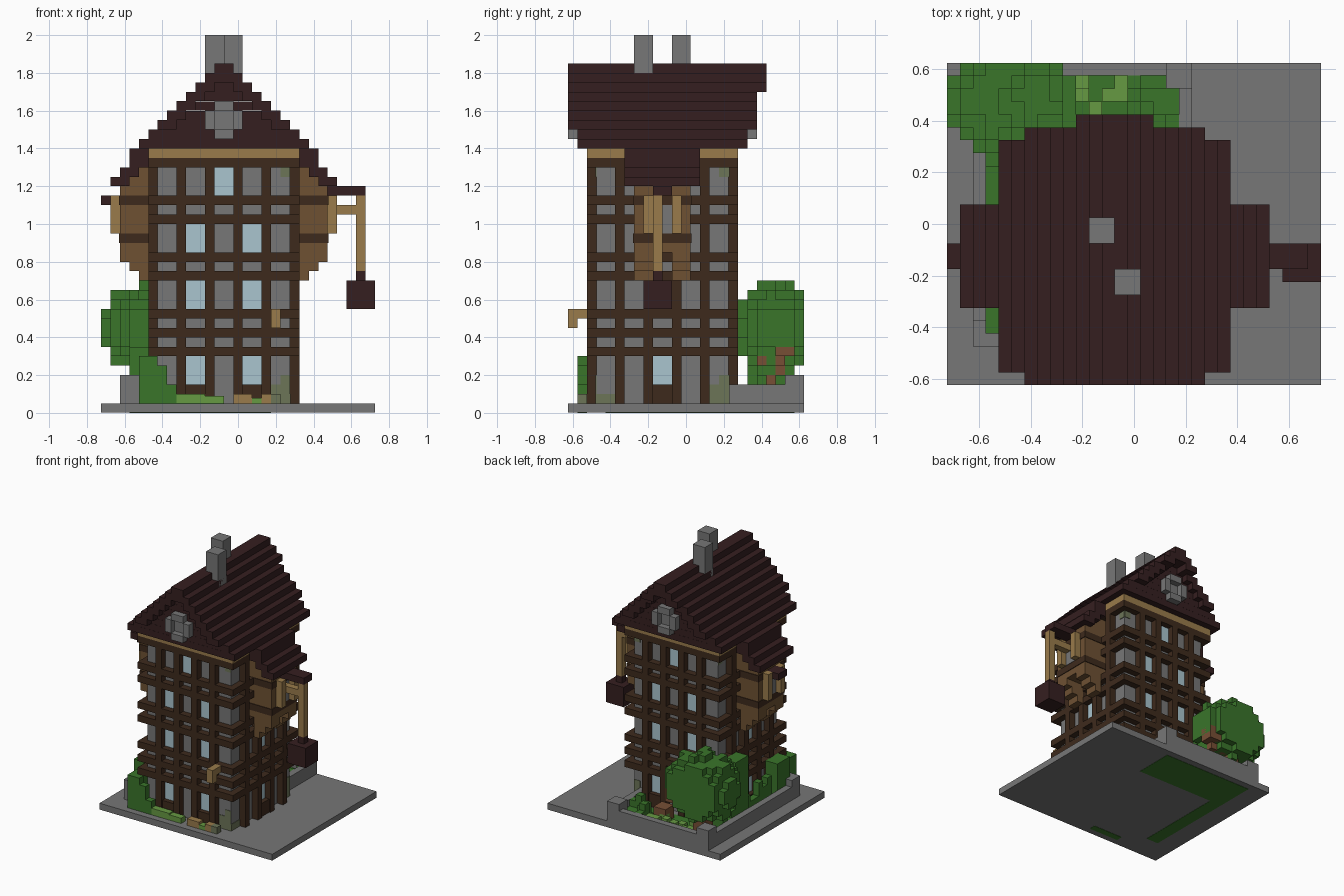
import bpy
import bmesh
import random
from mathutils import Matrix, Vector

random.seed(4)
default_cube = bpy.data.objects.get("Cube")
if default_cube:
    bpy.data.objects.remove(default_cube, do_unlink=True)

UNIT = 0.05                            # edge of one block
ORIGIN = Vector((-0.725, -0.625, 0))   # corner of the block grid
MIDDLE, SIDE_MIDDLE = 13, 10           # roof axis and bay axis, in blocks


def make_material(name, red, green, blue):
    material = bpy.data.materials.new(name)
    color = [(channel / 255) ** 2.2 for channel in (red, green, blue)] + [1]
    material.diffuse_color = color
    material.use_nodes = True
    shader = material.node_tree.nodes["Principled BSDF"]
    shader.inputs["Base Color"].default_value = color
    shader.inputs["Roughness"].default_value = 0.9
    return material


stone = make_material("stone grey", 118, 118, 118)
moss = make_material("mossy stone", 108, 116, 88)
glass = make_material("pale blue glass", 168, 195, 205)
timber = make_material("dark timber", 64, 46, 34)
tile = make_material("roof tile", 56, 36, 37)
plank = make_material("brown plank", 110, 82, 54)
pale_wood = make_material("pale wood", 152, 122, 76)
leaf = make_material("leaf green", 60, 116, 46)
grass = make_material("light green", 102, 152, 68)
bark = make_material("red brown bark", 118, 80, 56)


def build(name, material, boxes):
    """Join axis-aligned boxes (x, x, y, y, z, z in blocks) into one object."""
    mesh = bpy.data.meshes.new(name)
    bm = bmesh.new()
    for x0, x1, y0, y1, z0, z1 in boxes:
        low, high = Vector((x0, y0, z0)) * UNIT, Vector((x1, y1, z1)) * UNIT
        place = Matrix.Translation(ORIGIN + (low + high) / 2)
        bmesh.ops.create_cube(bm, size=1, matrix=place @ Matrix.Diagonal((*(high - low), 1)))
    bm.to_mesh(mesh)
    bm.free()
    mesh.materials.append(material)
    part = bpy.data.objects.new(name, mesh)
    bpy.context.collection.objects.link(part)
    return part


def on_wall(side, start, end, bottom, top, depth):
    """Box lying on the outside of one wall of the square tower."""
    if side == "front":
        return (start, end, 3 - depth, 3, bottom, top)
    if side == "back":
        return (start, end, 17, 17 + depth, bottom, top)
    if side == "left":
        return (20, 20 + depth, start - 3, end - 3, bottom, top)
    return (6 - depth, 6, start - 3, end - 3, bottom, top)


def both_ends(box):
    """A box and its mirror image across the roof axis."""
    x0, x1, *rest = box
    return [box, (2 * MIDDLE - x1, 2 * MIDDLE - x0, *rest)]


SIDES = ("front", "back", "left", "right")

# Ground slab with planted soil
build("ground_slab", stone, [(0, 29, 0, 25, 0.04, 1)])
build("garden_soil", leaf, [(3, 18, 18, 24, 0, 1.04), (3, 5, 4, 18, 0, 1.04),
                            (8, 13, 1, 2, 0, 1.04)])

# Tower core, timber rings and posts
build("tower_walls", stone, [(6, 20, 3, 17, 1, 27)])
build("timber_rings", timber, [(5, 21, 2, 18, z, z + 1)
                               for z in (6, 8, 10, 14, 16, 20, 22, 26)])
build("timber_posts", timber, [on_wall(side, a, a + 1, 1, 27, 1)
                               for side in SIDES for a in (8, 11, 14, 17)])
build("eaves_board", pale_wood, [(5, 21, 2, 18, 27, 28)])

# Window panes set between the posts
panes, sills = [], []
for side in SIDES:
    if side in ("front", "back"):
        panes += [on_wall(side, a, a + 2, z, z + 3, 0.1) for z in (3, 11, 17) for a in (9, 15)]
        panes.append(on_wall(side, 12, 14, 23, 26, 0.1))
        sills += [on_wall(side, a, a + 2, 1, 3, 0.8) for a in (9, 15)]
    else:
        panes += [on_wall(side, 12, 14, z, z + 3, 0.1) for z in (3, 11)]
        sills.append(on_wall(side, 12, 14, 1, 3, 0.8))
build("window_panes", glass, panes)
build("window_sills", timber, sills)

# Moss creeping over the wall corners
build("moss_patches", moss,
      [on_wall(side, a, a + width, z, z + tall, 0.08) for side in SIDES
       for a, width, z, tall in ((19, 1, 1, 3), (18, 1, 1, 2), (6, 2, 1, 1), (19, 1, 25, 1))])

# Stepped main roof: overhanging shell over a solid gable
shell, gable = [], []
for z in range(28, 37):
    half = 37 - z
    front, back = (1, 19) if z < 30 else (0, 20) if z < 34 else (0, 21)
    inner = max(half - 2, 0)
    shell += both_ends((MIDDLE - half, MIDDLE - inner, front, back, z, z + 1))
    gable.append((MIDDLE - half + 0.5, MIDDLE + half - 0.5, 1, 19, z, z + 0.99))
build("main_roof", tile, shell)
build("gable_walls", tile, gable)

# Round stone window in each gable
rings = []
for y in (0, 19):
    rings += both_ends((11, 12, y, y + 1, 30, 32))
    rings += [(12, 14, y, y + 1, z, z + 1) for z in (29, 32)]
build("gable_window_rings", stone, rings)
build("gable_window_centres", stone, [(12, 14, 0.9, 1.1, 30, 32), (12, 14, 18.9, 19.1, 30, 32)])

# Chimneys
build("chimneys", stone, [(11, 13, 11, 13, 33, 40), (13, 15, 7, 9, 33, 40)])

# Side bays with their lower roof
bay_roof, bay_walls = [], [(2, 6, 7, 13, 17, 24)]
for z, half in ((27, 10), (26, 10), (25, 11), (24, 12)):
    bay_roof += both_ends((MIDDLE - half, MIDDLE - half + 2, 6, 14, z, z + 1))
    bay_walls.append((MIDDLE - half + 1, 6, 7, 13, z, z + 1))
for y in (7, 11):
    bay_walls += [(2 + step, 5, y, y + 2, 16 - step, 17 - step) for step in range(3)]
build("bay_roofs", tile, bay_roof)
build("bay_walls", plank, [box for wall in bay_walls for box in both_ends(wall)])
build("bay_beams", timber, [box for z in (18, 22)
                            for box in both_ends((1.9, 6, 6.9, 13.1, z, z + 1))])
build("bay_windows", stone, both_ends((1.85, 2, 9, 11, 19, 22)))
build("bay_brackets", pale_wood, [box for y in (8, 11)
                                  for box in both_ends((1, 2, y, y + 1, 19, 23))])

# Hoist arms and hanging crate
build("hoist_arms", tile, [(24, 28, 9, 11, 23, 24), (0, 2, 9, 11, 22, 23)])
build("hoist_rope", pale_wood, [(27, 28, 9, 10, 15, 23), (24, 27, 9, 10, 21, 22)])
build("hanging_crate", tile, [(26, 29, 8, 11, 11, 14), (27, 28, 9, 10, 14, 15)])

# Wall lamp beside the front
build("wall_lamp", pale_wood, [(18, 19, 0, 2, 10, 11), (18, 19, 0, 1, 9, 10)])

# Low garden wall with corner pillars
build("garden_wall", stone, [(2, 3, 3, 25, 1, 3), (2, 19, 24, 25, 1, 3),
                             (18, 19, 17, 25, 1, 3), (2, 6, 3, 4, 1, 3)])
build("garden_pillars", stone, [(x, x + 2, y, y + 2, 1, 4) for x, y in ((2, 3), (2, 23), (17, 23))])

# Tree with a blocky rounded crown
crown = []
for x in range(0, 10):
    for y in range(18, 25):
        reach = 1 - ((x - 4.5) / 5.2) ** 2 - ((y - 21.5) / 4.3) ** 2
        if reach > 0:
            rise = round(4.6 * reach ** 0.5 + random.uniform(-0.4, 0.4))
            crown.append((x, x + 1, y, y + 1, 9 - max(rise, 1), 9 + max(rise, 1)))
build("tree_crown", leaf, crown)
build("tree_trunk", bark, [(4, 6, 21, 23, 1, 7), (6, 9, 20, 23, 5, 6), (8, 10, 22, 24, 6, 8)])

# Climbing hedge along the side and around the front corner
hedge = [(4, 6, 1, 2, 1, 6), (6, 7, 1, 2, 1, 5), (7, 8, 1, 2, 1, 3), (4, 5, 2, 4, 1, 6)]
for y in range(4, 20):
    tall = 7 if y < 7 else 11 if 14 <= y < 17 else random.randint(3, 6)
    hedge.append((3 if y < 7 or y > 13 else 4, 5, y, y + 1, 1, tall))
build("side_hedge", leaf, hedge)

# Shrubs and low plants in the back garden
build("back_shrubs", leaf, [(x, x + 1, y, y + 1, 1, random.randint(2, 4))
                            for x in range(14, 18) for y in range(20, 24) if random.random() < 0.75])
build("low_plants", grass, [(x, x + 1, y, y + 1, 1, 1.5 + random.random())
                            for x in range(5, 14) for y in range(19, 24) if random.random() < 0.6])
build("garden_barrel", bark, [(12, 14, 19, 21, 1, 3)])

# Plants and small crates along the front
build("front_plants", grass, [(8, 11, 1, 2, 1, 2), (11, 13, 1, 2, 1, 1.8), (16, 17, 1, 2, 1, 1.6)])
build("front_crates", pale_wood, [(14, 16, 1, 2, 1, 2), (17, 18, 1, 2, 1, 2)])
build("front_stone", moss, [(18, 19, 1, 2, 1, 2)])
